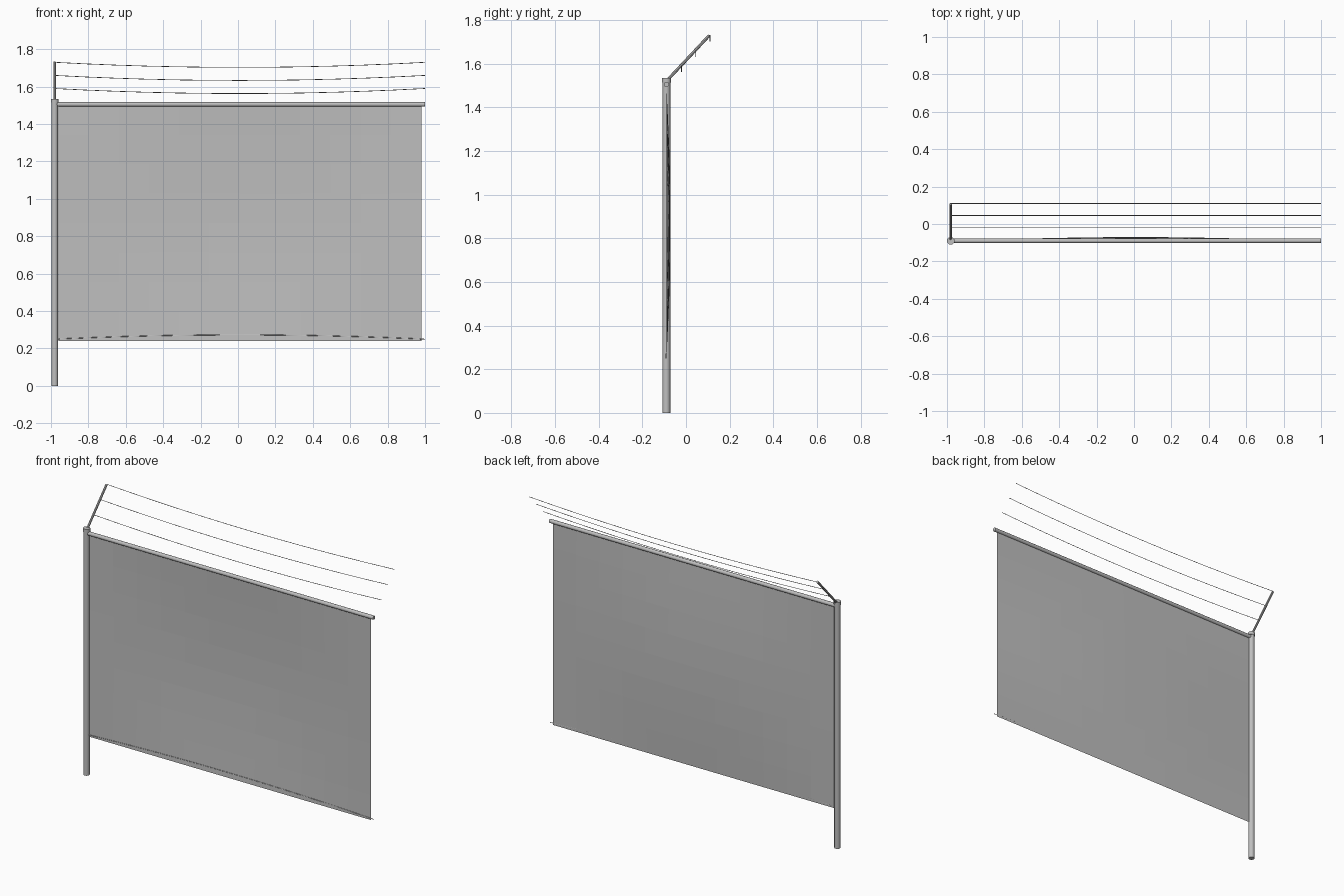
import bpy, bmesh, math
from mathutils import Vector

cube = bpy.data.objects.get("Cube")
if cube:
    bpy.data.objects.remove(cube, do_unlink=True)


def material(name, value):
    m = bpy.data.materials.new(name)
    m.use_nodes = True
    m.diffuse_color = (value, value, value, 1)
    m.node_tree.nodes["Principled BSDF"].inputs["Base Color"].default_value = m.diffuse_color
    return m


steel = material("galvanised steel", 0.52)
mesh_grey = material("mesh grey", 0.52)

POST_X, FENCE_Y = -0.98, -0.09


def tube(name, start, end, radius, sides=12):
    start, end = Vector(start), Vector(end)
    axis = end - start
    bpy.ops.mesh.primitive_cylinder_add(vertices=sides, radius=radius,
                                        depth=axis.length, location=(start + end) / 2)
    ob = bpy.context.object
    ob.name = name
    ob.rotation_euler = axis.to_track_quat("Z", "Y").to_euler()
    ob.data.materials.append(steel)
    bpy.ops.object.shade_smooth_by_angle(angle=math.radians(40))
    return ob


def wire(name, y, z, sag, radius=0.0018, steps=12):
    # A slack strand running the full width of the bay
    curve = bpy.data.curves.new(name, "CURVE")
    curve.dimensions = "3D"
    curve.bevel_depth = radius
    curve.bevel_resolution = 0
    curve.use_fill_caps = True
    line = curve.splines.new("POLY")
    line.points.add(steps)
    for i, p in enumerate(line.points):
        t = i / steps
        p.co = (POST_X + t * (1 - POST_X), y, z - sag * 4 * t * (1 - t), 1)
    curve.materials.append(steel)
    ob = bpy.data.objects.new(name, curve)
    bpy.context.collection.objects.link(ob)


# Post, cap, top rail and sloping arm
tube("post", (POST_X, FENCE_Y, 0), (POST_X, FENCE_Y, 1.52), 0.018)
tube("post_cap", (POST_X, FENCE_Y, 1.515), (POST_X, FENCE_Y, 1.535), 0.021)
tube("top_rail", (POST_X, FENCE_Y, 1.505), (1, FENCE_Y, 1.505), 0.012)
tube("outrigger_arm", (POST_X, -0.085, 1.525), (POST_X, 0.107, 1.73), 0.007, 8)

# Strands on the arm, and the tension wire along the bottom
for i in range(3):
    wire(f"strand_{i + 1}", -0.02 + 0.065 * i, 1.59 + 0.07 * i, 0.027)
wire("tension_wire", FENCE_Y - 0.001, 0.25, -0.023)

# Mesh panel, bellied slightly towards the back
bm = bmesh.new()
bmesh.ops.create_grid(bm, x_segments=12, y_segments=8, size=0.5)
for v in bm.verts:
    u, w = v.co.x, v.co.y
    belly = 0.02 * math.cos(math.pi * u) * math.cos(math.pi * w)
    v.co = (0.01 + 1.94 * u, FENCE_Y + belly, 0.87 + 1.26 * w)
data = bpy.data.meshes.new("mesh_panel")
bm.to_mesh(data)
bm.free()
data.materials.append(mesh_grey)
panel = bpy.data.objects.new("mesh_panel", data)
bpy.context.collection.objects.link(panel)
